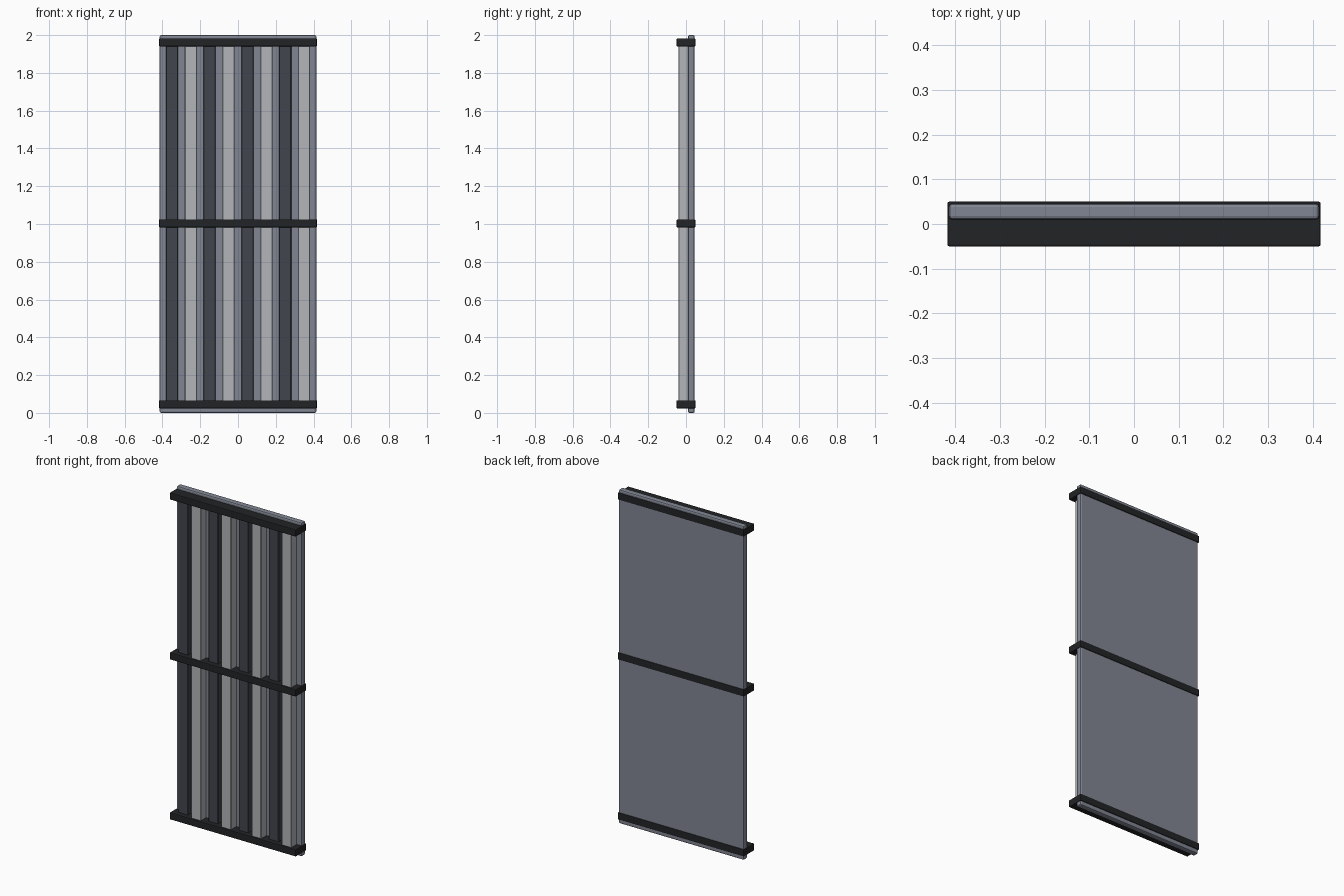
import bpy

if "Cube" in bpy.data.objects:
    bpy.data.objects.remove(bpy.data.objects["Cube"])


def material(name, rgb):
    m = bpy.data.materials.new(name)
    m.diffuse_color = (*rgb, 1)
    m.use_nodes = True
    m.node_tree.nodes["Principled BSDF"].inputs["Base Color"].default_value = m.diffuse_color
    return m


STEEL = material("steel_grey", (0.22, 0.24, 0.29))
LIGHT = material("light_grey", (0.45, 0.46, 0.48))
DARK = material("dark_grey", (0.055, 0.06, 0.075))
BLACK = material("black", (0.016, 0.017, 0.019))


def box(name, x, y, z, mat, bevel, segments=2):
    """Bevelled box from (min, max) ranges."""
    lo, hi = zip(x, y, z)
    bpy.ops.mesh.primitive_cube_add(size=1, location=[(a + b) / 2 for a, b in zip(lo, hi)])
    ob = bpy.context.object
    ob.name = name
    ob.scale = [b - a for a, b in zip(lo, hi)]
    bpy.ops.object.transform_apply(location=False, rotation=False, scale=True)
    ob.data.materials.append(mat)
    mod = ob.modifiers.new("bevel", 'BEVEL')
    mod.width = bevel
    mod.segments = segments
    return ob


# Back panel
box("back_panel", (-0.415, 0.415), (0.01, 0.046), (0, 2), STEEL, 0.008)

# Alternating dark and light ribs, running up behind the straps
for i in range(8):
    cx = -0.35 + 0.1 * i
    if i % 2:
        name, front, mat = "light_rib", -0.041, LIGHT
    else:
        name, front, mat = "dark_rib", -0.02, DARK
    box(f"{name}_{i // 2 + 1}", (cx - 0.032, cx + 0.032), (front, 0.016),
        (0.035, 1.965), mat, 0.003, 1)

# Horizontal straps wrapping the panel
for name, z in (("bottom", 0.045), ("middle", 1.003), ("top", 1.961)):
    box(f"{name}_strap", (-0.418, 0.418), (-0.05, 0.05), (z - 0.021, z + 0.021),
        BLACK, 0.004)
